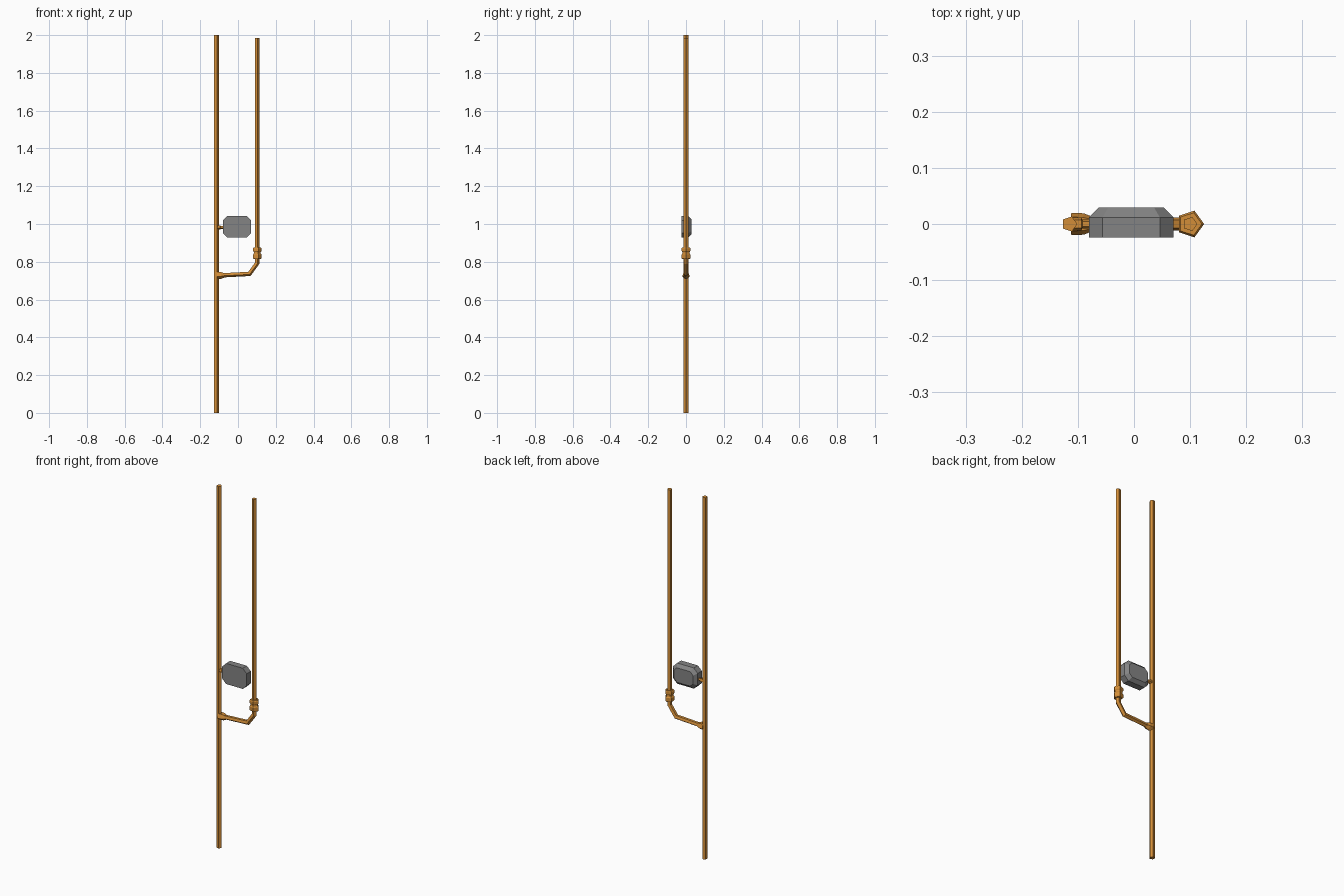
import bpy, bmesh, math
from mathutils import Vector

if "Cube" in bpy.data.objects:
    bpy.data.objects.remove(bpy.data.objects["Cube"])


def material(name, rgb):
    m = bpy.data.materials.new(name)
    m.diffuse_color = (*rgb, 1)
    m.use_nodes = True
    m.node_tree.nodes["Principled BSDF"].inputs["Base Color"].default_value = m.diffuse_color
    return m


copper = material("copper", (0.65, 0.27, 0.04))
grey = material("grey", (0.23, 0.23, 0.23))


def finish(name, bm, mat):
    bmesh.ops.recalc_face_normals(bm, faces=bm.faces)
    me = bpy.data.meshes.new(name)
    bm.to_mesh(me)
    bm.free()
    me.materials.append(mat)
    ob = bpy.data.objects.new(name, me)
    bpy.context.collection.objects.link(ob)
    return ob


def skin(bm, rings):
    """Join equal rings of points into a closed solid."""
    rings = [[bm.verts.new(p) for p in r] for r in rings]
    n = len(rings[0])
    for a, b in zip(rings, rings[1:]):
        for i in range(n):
            j = (i + 1) % n
            bm.faces.new((a[i], a[j], b[j], b[i]))
    bm.faces.new(rings[0])
    bm.faces.new(rings[-1])


def tube(name, path, sides=5):
    """Five-sided tube through (x, z, radius) points in the xz plane, mitred at bends."""
    pts = [Vector((x, 0, z)) for x, z, r in path]
    dirs = [(b - a).normalized() for a, b in zip(pts, pts[1:])]
    rings = []
    for i, p in enumerate(pts):
        d0, d1 = dirs[max(i - 1, 0)], dirs[min(i, len(dirs) - 1)]
        t = (d0 + d1).normalized()
        n = Vector((t.z, 0, -t.x)) / t.dot(d1)
        r = path[i][2]
        rings.append([p + n * (r * math.cos(a)) + Vector((0, r * math.sin(a), 0))
                      for a in (2 * math.pi * k / sides for k in range(sides))])
    bm = bmesh.new()
    skin(bm, rings)
    return finish(name, bm, copper)


# pipes
tube("main_pipe", [(-0.115, 0, 0.014), (-0.115, 2, 0.014)])
tube("side_pipe", [(0.1, 0.86, 0.013), (0.1, 1.985, 0.013)])
tube("branch_pipe", [(-0.11, 0.728, 0.0125), (0.06, 0.737, 0.0125),
                     (0.1, 0.792, 0.0125), (0.1, 0.83, 0.0125)])

# coupling with two collars and a groove
tube("coupling", [(0.1, 0.815, 0.021), (0.1, 0.82, 0.025), (0.1, 0.838, 0.025),
                  (0.1, 0.844, 0.02), (0.1, 0.852, 0.02), (0.1, 0.858, 0.025),
                  (0.1, 0.871, 0.025), (0.1, 0.876, 0.021)])

# tee sleeve on the main pipe
tube("tee_sleeve", [(-0.112, 0.728, 0.021), (-0.09, 0.729, 0.02), (-0.075, 0.73, 0.014)])

# short connector to the box
tube("box_connector", [(-0.11, 0.982, 0.012), (-0.094, 0.982, 0.012),
                       (-0.092, 0.982, 0.008), (-0.07, 0.982, 0.008)])


# junction box: octagonal slab with a bevelled back
def octagon(y, hx, hz, c):
    half = [(hx, hz - c), (hx - c, hz), (c - hx, hz), (-hx, hz - c)]
    return [(-0.005 + s * x, y, 0.985 + s * z) for s in (1, -1) for x, z in half]


bm = bmesh.new()
skin(bm, [octagon(-0.024, 0.075, 0.057, 0.024),
          octagon(0.012, 0.075, 0.057, 0.024),
          octagon(0.029, 0.058, 0.040, 0.017)])
finish("junction_box", bm, grey)
